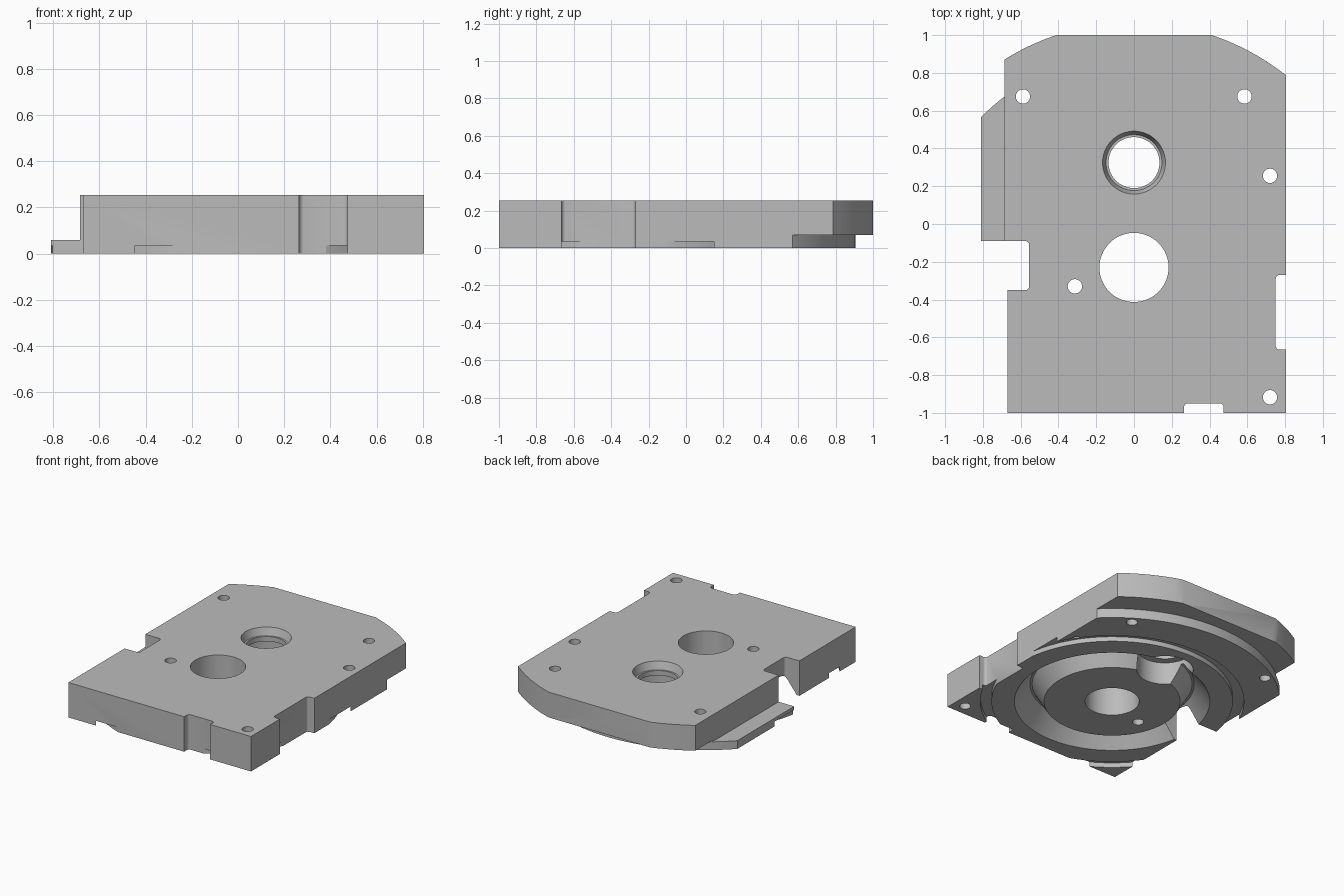
import bpy, bmesh, math
from mathutils import Vector

if "Cube" in bpy.data.objects:
    bpy.data.objects.remove(bpy.data.objects["Cube"])

AXIS = (0, -0.23)          # shared centre of the arcs and ring grooves
TOP = 0.255

metal = bpy.data.materials.new("grey metal")
metal.use_nodes = True
GREY = (0.5, 0.5, 0.5, 1)
metal.diffuse_color = GREY
metal.node_tree.nodes["Principled BSDF"].inputs["Base Color"].default_value = GREY


def finish(name, bm):
    bmesh.ops.recalc_face_normals(bm, faces=bm.faces)
    mesh = bpy.data.meshes.new(name)
    bm.to_mesh(mesh)
    bm.free()
    mesh.materials.append(metal)
    obj = bpy.data.objects.new(name, mesh)
    bpy.context.collection.objects.link(obj)
    return obj


def extrude(name, outline, z0, z1, fillet=0):
    bm = bmesh.new()
    face = bm.faces.new([bm.verts.new((x, y, z0)) for x, y in outline])
    new = bmesh.ops.extrude_face_region(bm, geom=[face])["geom"]
    bmesh.ops.translate(bm, vec=(0, 0, z1 - z0),
                        verts=[v for v in new if isinstance(v, bmesh.types.BMVert)])
    if fillet:
        upright = [e for e in bm.edges
                   if abs(e.verts[0].co.z - e.verts[1].co.z) > 0.01]
        bmesh.ops.bevel(bm, geom=upright, offset=fillet, segments=4,
                        profile=0.5, affect='EDGES')
    return finish(name, bm)


def box(name, x0, x1, y0, y1, z0, z1, fillet=0):
    return extrude(name, [(x0, y0), (x1, y0), (x1, y1), (x0, y1)], z0, z1, fillet)


def lathe(name, profile, centre, steps=96):
    """Revolve a closed (radius, height) profile about a vertical axis."""
    bm = bmesh.new()
    rings = []
    for i in range(steps):
        a = 2 * math.pi * i / steps
        rings.append([bm.verts.new((centre[0] + r * math.cos(a),
                                    centre[1] + r * math.sin(a), z))
                      for r, z in profile])
    n = len(profile)
    for i in range(steps):
        a, b = rings[i], rings[(i + 1) % steps]
        for j in range(n):
            k = (j + 1) % n
            bm.faces.new((a[j], a[k], b[k], b[j]))
    return finish(name, bm)


def drill(name, centre, r_low, z0, r_high, z1, steps=48):
    """Round cutter, optionally tapered."""
    bm = bmesh.new()
    bmesh.ops.create_cone(bm, cap_ends=True, segments=steps, radius1=r_low,
                          radius2=r_high, depth=z1 - z0)
    bmesh.ops.translate(bm, verts=bm.verts, vec=(*centre, (z0 + z1) / 2))
    return finish(name, bm)


def arc(x0, x1, radius, steps=8):
    return [(x, AXIS[1] + math.sqrt(radius ** 2 - x * x))
            for x in (x0 + (x1 - x0) * i / steps for i in range(steps + 1))]


# Main plate, with rounded back corners
outline = [(-0.67, -1), (0.805, -1)] + arc(0.805, 0.41, 1.297) \
    + arc(-0.41, -0.81, 1.297) + [(-0.81, -0.09), (-0.67, -0.09)]
plate = extrude("base_plate", outline, 0, TOP)

cutters = [
    # Left flange step and back overhang
    box("flange_step", -1, -0.685, -0.2, 1.2, 0.06, 0.4),
    lathe("overhang", [(1.135, -0.1), (1.6, -0.1), (1.6, 0.07), (1.135, 0.07)], AXIS, 192),
    # Edge notches
    box("left_notch", -1, -0.555, -0.35, -0.09, -0.1, 0.4, 0.02),
    box("right_notch", 0.75, 1, -0.665, -0.27, -0.1, 0.4, 0.02),
    box("front_notch", 0.265, 0.475, -1.2, -0.95, -0.1, 0.4, 0.02),
    # Underside ring grooves
    lathe("seal_groove", [(0.815, -0.1), (0.89, -0.1), (0.89, 0.035), (0.815, 0.035)], AXIS),
    lathe("deep_groove", [(0.46, 0), (0.46, -0.1), (0.66, -0.1), (0.66, 0),
                          (0.555, 0.135), (0.54, 0.135)], AXIS),
    # Central bore and stepped back bore
    drill("centre_bore", AXIS, 0.183, -0.1, 0.183, 0.4, 64),
    drill("back_bore", (0, 0.325), 0.135, -0.1, 0.135, 0.4, 64),
    drill("back_bore_seat", (0, 0.325), 0.148, 0.2, 0.17, 0.265, 64),
    drill("back_counterbore", (0, 0.325), 0.19, -0.1, 0.19, 0.165, 64),
]
# Bolt holes
for spot in [(-0.588, 0.675), (0.585, 0.675), (0.72, 0.255), (0.72, -0.917), (-0.313, -0.33)]:
    cutters.append(drill("bolt_hole", spot, 0.038, -0.1, 0.038, 0.4, 32))

bpy.ops.object.select_all(action='DESELECT')
bpy.context.view_layer.objects.active = plate
plate.select_set(True)
for cutter in cutters:
    cutter.hide_render = True
    mod = plate.modifiers.new(cutter.name, 'BOOLEAN')
    mod.operation = 'DIFFERENCE'
    mod.solver = 'EXACT'
    mod.object = cutter
    bpy.ops.object.modifier_apply(modifier=mod.name)
    bpy.data.objects.remove(cutter)

bpy.ops.object.shade_smooth_by_angle(angle=math.radians(25))
